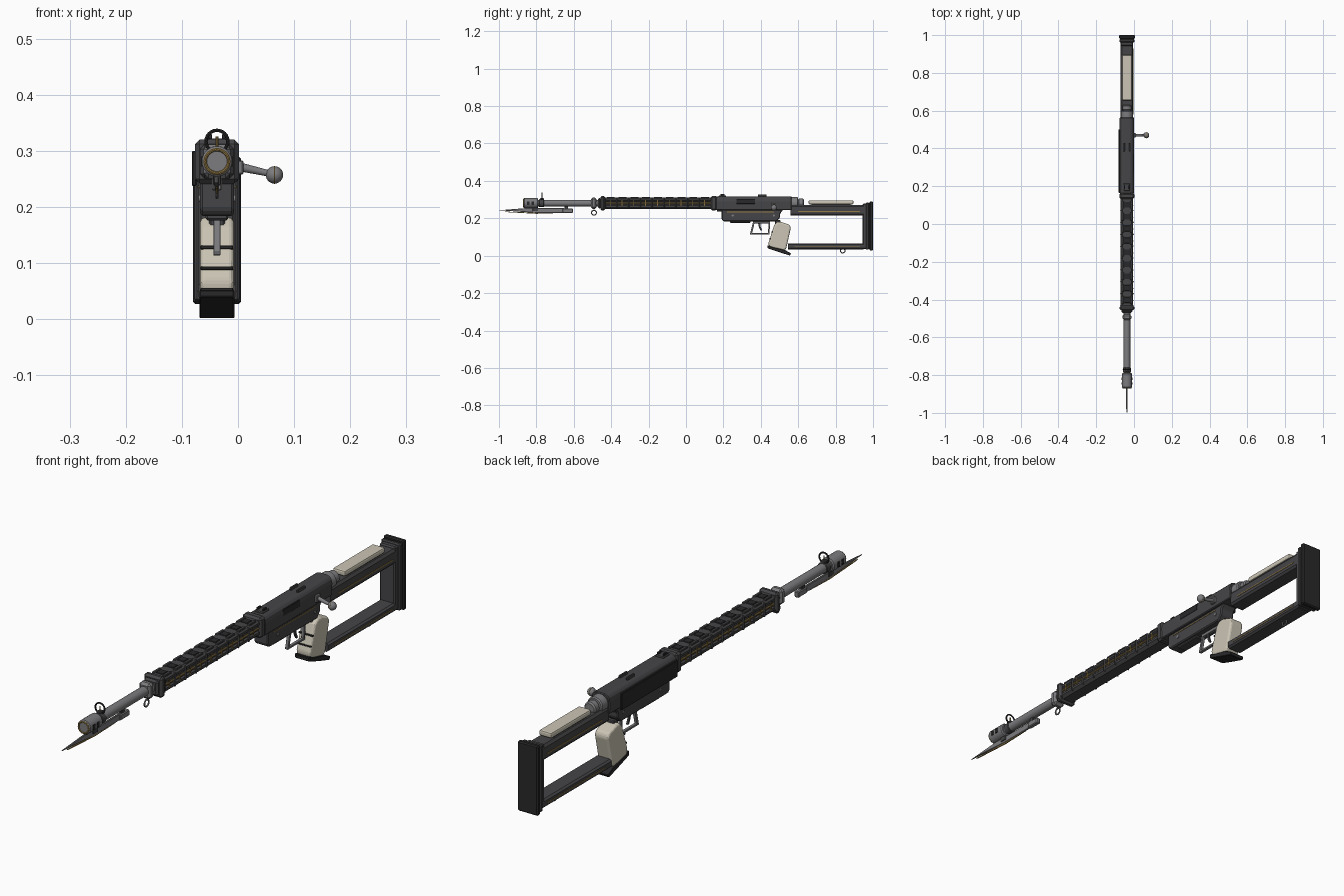
import bpy, math
from mathutils import Vector

CX, CZ = -0.0375, 0.281          # bore axis


def material(name, r, g, b):
    m = bpy.data.materials.new(name)
    m.diffuse_color = (r, g, b, 1)
    return m


DARK = material("dark_metal", 0.06, 0.06, 0.065)
BLACK = material("black_rubber", 0.022, 0.022, 0.024)
STEEL = material("steel", 0.2, 0.2, 0.21)
BONE = material("bone_panel", 0.6, 0.56, 0.46)
GOLD = material("brass", 0.3, 0.2, 0.06)


def finish(o, name, mat, bevel=0, seg=1):
    o.name = name
    o.data.materials.append(mat)
    if bevel:
        b = o.modifiers.new("bevel", "BEVEL")
        b.width, b.segments, b.limit_method = bevel, seg, "ANGLE"
    return o


def solid(name, verts, faces, mat, bevel=0, seg=1):
    me = bpy.data.meshes.new(name)
    me.from_pydata(verts, [], faces)
    o = bpy.data.objects.new(name, me)
    bpy.context.collection.objects.link(o)
    return finish(o, name, mat, bevel, seg)


def sweep(name, a, b, mat, bevel=0, seg=1):
    """Close two matching outlines into a solid."""
    n = len(a)
    f = [[i, (i + 1) % n, n + (i + 1) % n, n + i] for i in range(n)]
    o = solid(name, a + b, [list(range(n))[::-1], list(range(n, 2 * n))] + f, mat, bevel, seg)
    import bmesh
    bm = bmesh.new()
    bm.from_mesh(o.data)
    bmesh.ops.recalc_face_normals(bm, faces=bm.faces)
    bm.to_mesh(o.data)
    bm.free()
    return o


def side(name, pts, half, mat, bevel=0, seg=1):
    """Side outline (y, z) given thickness about the centre plane."""
    return sweep(name, [(CX - half, y, z) for y, z in pts], [(CX + half, y, z) for y, z in pts], mat, bevel, seg)


def section(name, pts, y0, y1, mat, bevel=0, seg=1):
    """Half cross-section (dx, z), mirrored and run along y."""
    full = [(CX + x, z) for x, z in pts] + [(CX - x, z) for x, z in reversed(pts)]
    return sweep(name, [(x, y0, z) for x, z in full], [(x, y1, z) for x, z in full], mat, bevel, seg)


def box(name, half, y0, y1, z0, z1, mat, bevel=0.003, x=0, seg=1):
    p = [(y0, z0), (y1, z0), (y1, z1), (y0, z1)]
    return sweep(name, [(CX + x - half, *q) for q in p], [(CX + x + half, *q) for q in p], mat, bevel, seg)


def rod(name, a, b, r, mat, r2=None, n=24, bevel=0):
    a, b = Vector(a), Vector(b)
    bpy.ops.mesh.primitive_cone_add(vertices=n, radius1=r, radius2=r if r2 is None else r2,
                                    depth=(b - a).length, location=(a + b) / 2)
    o = bpy.context.object
    o.rotation_euler = (b - a).to_track_quat("Z", "Y").to_euler()
    bpy.ops.object.shade_smooth_by_angle(angle=math.radians(35))
    return finish(o, name, mat, bevel)


def bore(name, y0, y1, r, mat, bevel=0):
    return rod(name, (CX, y0, CZ), (CX, y1, CZ), r, mat, bevel=bevel)


def ring(name, loc, R, r, mat, rot):
    bpy.ops.mesh.primitive_torus_add(major_radius=R, minor_radius=r, major_segments=24,
                                     minor_segments=8, location=loc, rotation=rot)
    bpy.ops.object.shade_smooth_by_angle(angle=math.radians(40))
    return finish(bpy.context.object, name, mat)


FRONT, SIDE = (math.pi / 2, 0, 0), (0, math.pi / 2, 0)

# Barrel and muzzle
bore("barrel", -0.80, -0.44, 0.018, STEEL)
bore("muzzle_device", -0.868, -0.79, 0.027, STEEL, 0.004)
ring("muzzle_trim", (CX, -0.868, CZ), 0.021, 0.003, GOLD, FRONT)
for s in (-1, 1):
    for y in (-0.85, -0.825):
        box("muzzle_port", 0.003, y, y + 0.012, CZ - 0.009, CZ + 0.009, BLACK, 0, s * 0.0255)

# Hooded front sight
bore("front_sight_band", -0.785, -0.76, 0.021, DARK, 0.002)
box("front_sight_base", 0.009, -0.78, -0.76, 0.298, 0.308, DARK, 0.002)
ring("front_sight_hood", (CX, -0.77, 0.317), 0.0195, 0.003, BLACK, FRONT)
rod("front_sight_post", (CX, -0.77, 0.30), (CX, -0.77, 0.325), 0.0025, GOLD, n=8)

# Bayonet
side("bayonet_blade", [(-1, 0.243), (-0.86, 0.254), (-0.65, 0.254), (-0.65, 0.229), (-0.80, 0.229)], 0.004, STEEL, 0.002)
side("bayonet_edge", [(-0.97, 0.236), (-0.80, 0.230), (-0.68, 0.228), (-0.80, 0.224), (-0.96, 0.233)], 0.0022, GOLD)
box("bayonet_handle", 0.009, -0.66, -0.605, 0.229, 0.252, STEEL, 0.003)
box("bayonet_clamp", 0.007, -0.82, -0.79, 0.238, 0.262, DARK, 0.002)
box("bayonet_lug", 0.006, -0.65, -0.63, 0.245, 0.268, DARK, 0.002)

# Front collar with sling ring
box("front_collar", 0.024, -0.508, -0.478, 0.251, 0.311, STEEL, 0.009)
ring("front_sling_ring", (CX, -0.492, 0.230), 0.013, 0.003, STEEL, SIDE)

# Handguard: core, rails, slots and brass piping
OCT = [(0.022, 0.249), (0.033, 0.259), (0.033, 0.268), (0.027, 0.272), (0.027, 0.291), (0.033, 0.295), (0.033, 0.303), (0.024, 0.312)]
section("handguard", OCT, -0.44, 0.145, DARK)
for y0, y1, w in ((-0.458, -0.432, 0.039), (0.132, 0.165, 0.039), (-0.47, -0.455, 0.030)):
    box("handguard_band", w, y0, y1, CZ - w, CZ + w, DARK, 0.008)
for i in range(9):
    y = -0.405 + i * 0.063
    box("handguard_rib", 0.0365, y - 0.031, y - 0.023, 0.254, 0.309, DARK, 0.005)
    box("top_vent", 0.014, y - 0.012, y + 0.018, 0.309, 0.3145, BLACK, 0.001)
    for s in (-1, 1):
        box("top_pad", 0.006, y - 0.018, y + 0.024, 0.307, 0.315, DARK, 0.002, s * 0.022)
        box("brass_tie", 0.0015, y - 0.002, y + 0.002, 0.266, 0.297, GOLD, 0, s * 0.033)
for s in (-1, 1):
    rod("brass_pipe", (CX + s * 0.030, -0.44, CZ), (CX + s * 0.030, 0.14, CZ), 0.0035, GOLD, n=10)

# Receiver
section("receiver", [(0.037, 0.244), (0.038, 0.29), (0.035, 0.304), (0.028, 0.313), (0.017, 0.317)], 0.16, 0.565, DARK, 0.003)
side("lower_receiver", [(0.19, 0.245), (0.19, 0.196), (0.20, 0.184), (0.485, 0.184), (0.503, 0.205), (0.503, 0.225), (0.52, 0.245)], 0.030, DARK, 0.004)
box("magazine_floor", 0.020, 0.235, 0.345, 0.176, 0.19, DARK)
box("left_plate", 0.004, 0.165, 0.50, 0.237, 0.30, BLACK, 0.002, -0.0405)
box("ejection_port", 0.003, 0.27, 0.37, 0.277, 0.302, BLACK, 0.001, 0.0355)
for y in (0.25, 0.47):
    rod("receiver_pin", (CX - 0.033, y, 0.215), (CX + 0.033, y, 0.215), 0.006, STEEL, n=12)
box("lower_trim", 0.0315, 0.22, 0.47, 0.232, 0.235, GOLD, 0)

# Rear sight and top details
box("rear_sight_base", 0.018, 0.175, 0.215, 0.312, 0.322, DARK)
for s in (-1, 1):
    box("rear_sight_ear", 0.003, 0.185, 0.205, 0.318, 0.33, BLACK, 0.001, s * 0.012)
    box("top_clip_guide", 0.004, 0.385, 0.43, 0.308, 0.327, DARK, 0.002, s * 0.015)

# Bolt
bore("bolt_sleeve", 0.56, 0.60, 0.032, STEEL, 0.004)
bore("bolt_cap", 0.60, 0.63, 0.024, STEEL, 0.005)
box("bolt_root", 0.005, 0.458, 0.482, 0.258, 0.283, STEEL, 0.002, 0.042)
rod("bolt_arm", (0.0, 0.47, 0.272), (0.058, 0.47, 0.259), 0.008, STEEL, 0.0055, 16)
bpy.ops.mesh.primitive_uv_sphere_add(segments=24, ring_count=12, radius=0.0155, location=(0.065, 0.47, 0.257))
bpy.ops.object.shade_smooth_by_angle(angle=math.radians(40))
finish(bpy.context.object, "bolt_knob", STEEL)
ring("bolt_knob_trim", (0.065, 0.47, 0.257), 0.0152, 0.001, GOLD, SIDE)

# Trigger and guard
side("guard_front", [(0.357, 0.177), (0.367, 0.177), (0.352, 0.115), (0.342, 0.115)], 0.006, STEEL, 0.001)
side("guard_rear", [(0.442, 0.177), (0.450, 0.177), (0.446, 0.115), (0.438, 0.115)], 0.006, STEEL, 0.001)
box("guard_bottom", 0.006, 0.343, 0.446, 0.113, 0.121, STEEL, 0.001)
box("guard_top", 0.006, 0.358, 0.45, 0.173, 0.187, STEEL, 0.001)
side("trigger", [(0.384, 0.18), (0.398, 0.18), (0.399, 0.155), (0.407, 0.136), (0.399, 0.134), (0.390, 0.152)], 0.004, DARK, 0.001)

# Pistol grip, with finger bands and base plate
GRIP = [(0.472, 0.165), (0.490, 0.182), (0.51, 0.180), (0.553, 0.166), (0.561, 0.150), (0.536, 0.040), (0.525, 0.028), (0.445, 0.046), (0.440, 0.066)]
g = side("grip", GRIP, 0.030, BONE, 0.012, 3)
bpy.context.view_layer.objects.active = g
g.select_set(True)
for y, z in ((0.464, 0.128), (0.454, 0.091), (0.443, 0.053)):
    side("grip_band", [(y - 0.008, z - 0.003), (y - 0.008, z + 0.003), (y + 0.022, z - 0.001), (y + 0.022, z - 0.007)], 0.029, BLACK, 0.001)
side("grip_base", [(0.437, 0.052), (0.437, 0.039), (0.50, 0.018), (0.556, 0.001), (0.562, 0.012), (0.53, 0.030)], 0.031, BLACK, 0.002)
box("grip_neck", 0.014, 0.475, 0.505, 0.165, 0.19, DARK)

# Skeleton stock
section("stock_top", [(0.026, 0.214), (0.033, 0.222), (0.033, 0.262), (0.026, 0.272)], 0.56, 0.95, DARK)
section("stock_bottom", [(0.026, 0.034), (0.033, 0.040), (0.033, 0.060), (0.026, 0.066)], 0.545, 0.95, DARK)
box("stock_upright", 0.033, 0.943, 0.972, 0.036, 0.278, DARK, 0.005)
box("butt_frame", 0.040, 0.962, 0.978, 0.032, 0.284, DARK, 0.004)
box("butt_pad", 0.0425, 0.982, 1.0, 0.027, 0.29, BLACK, 0.004)
box("butt_core", 0.037, 0.97, 0.99, 0.035, 0.281, BLACK)
box("cheek_pad", 0.026, 0.655, 0.895, 0.275, 0.296, BONE, 0.006, seg=2)
box("cheek_mount", 0.020, 0.67, 0.88, 0.268, 0.28, DARK)
for s in (-1, 1):
    box("stock_trim", 0.001, 0.60, 0.93, 0.234, 0.238, GOLD, 0, s * 0.0335)
    box("lower_strut_trim", 0.001, 0.58, 0.93, 0.048, 0.051, GOLD, 0, s * 0.0335)
ring("rear_sling_ring", (CX, 0.838, 0.027), 0.012, 0.003, STEEL, SIDE)
